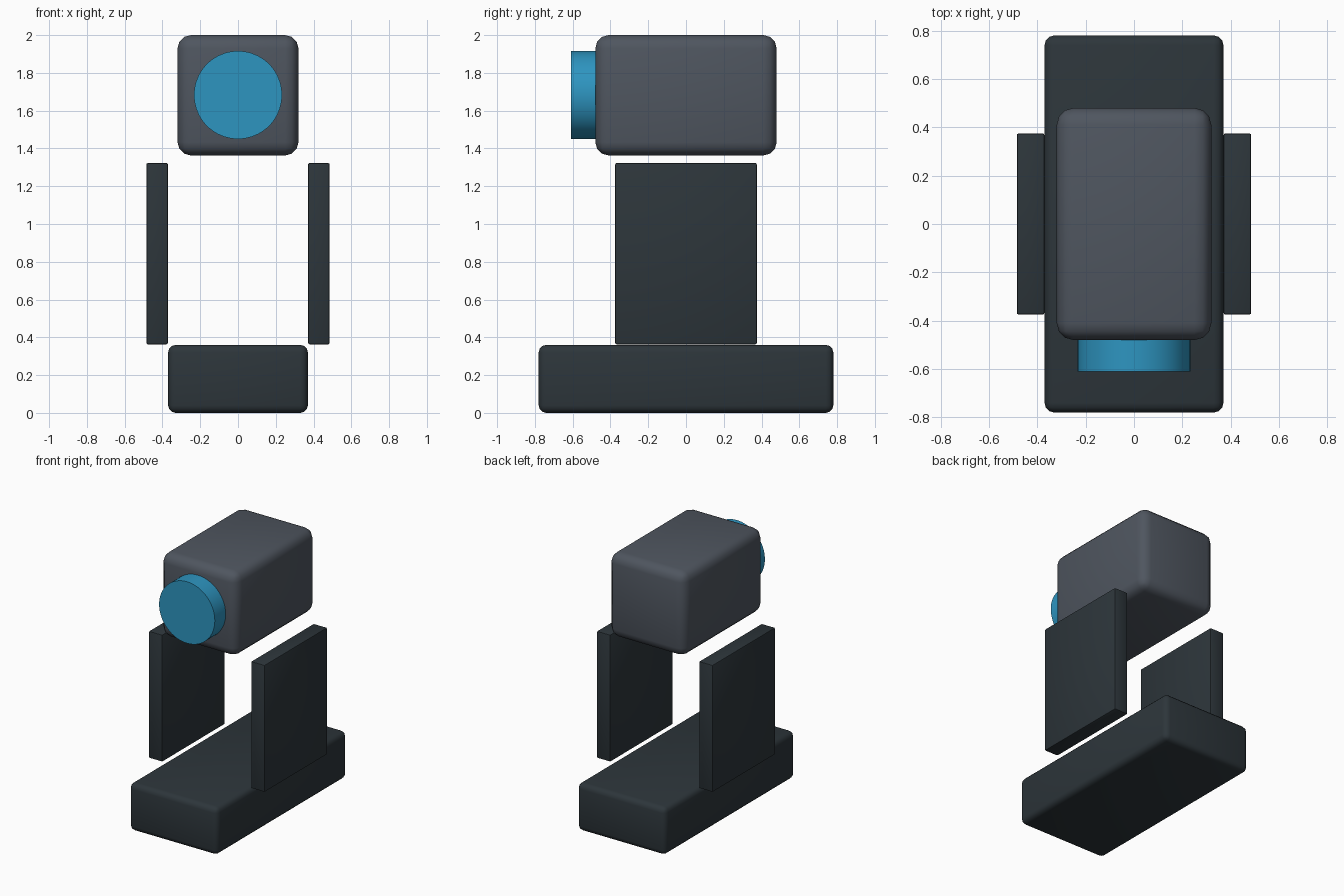
import bpy, math
from mathutils import Matrix

if "Cube" in bpy.data.objects:
    bpy.data.objects.remove(bpy.data.objects["Cube"])


def material(name, rgb):
    m = bpy.data.materials.new(name)
    m.diffuse_color = (*rgb, 1)
    m.use_nodes = True
    m.node_tree.nodes["Principled BSDF"].inputs["Base Color"].default_value = m.diffuse_color
    return m


dark = material("dark_slate", (0.026, 0.036, 0.043))
grey = material("steel_grey", (0.078, 0.092, 0.115))
blue = material("lens_blue", (0.027, 0.30, 0.53))


def smooth(ob):
    bpy.ops.object.select_all(action='DESELECT')
    ob.select_set(True)
    bpy.context.view_layer.objects.active = ob
    bpy.ops.object.shade_smooth_by_angle(angle=math.radians(35))


def rounded_box(name, lo, hi, bevel, segments, mat):
    """Bevelled box between two opposite corners."""
    bpy.ops.mesh.primitive_cube_add(size=1)
    ob = bpy.context.object
    ob.name = name
    size = [b - a for a, b in zip(lo, hi)]
    ob.data.transform(Matrix.Diagonal((*size, 1)))
    ob.location = [(a + b) / 2 for a, b in zip(lo, hi)]
    ob.data.materials.append(mat)
    mod = ob.modifiers.new("rounded_edges", 'BEVEL')
    mod.width = bevel
    mod.segments = segments
    bpy.ops.object.modifier_apply(modifier=mod.name)
    smooth(ob)
    return ob


# Long foot block
rounded_box("base", (-0.37, -0.78, 0), (0.37, 0.78, 0.36), 0.04, 3, dark)

# Upright plates on both sides
for side, label in ((-1, "left"), (1, "right")):
    x = sorted((side * 0.371, side * 0.485))
    rounded_box(label + "_side_plate", (x[0], -0.375, 0.363),
                (x[1], 0.375, 1.323), 0.008, 2, dark)

# Rounded head housing
rounded_box("head", (-0.32, -0.48, 1.363), (0.32, 0.48, 2.0), 0.07, 3, grey)

# Round front lens
bpy.ops.mesh.primitive_cylinder_add(vertices=64, radius=0.233, depth=0.15,
                                    location=(0, -0.535, 1.683),
                                    rotation=(math.pi / 2, 0, 0))
lens = bpy.context.object
lens.name = "lens"
lens.data.materials.append(blue)
smooth(lens)
